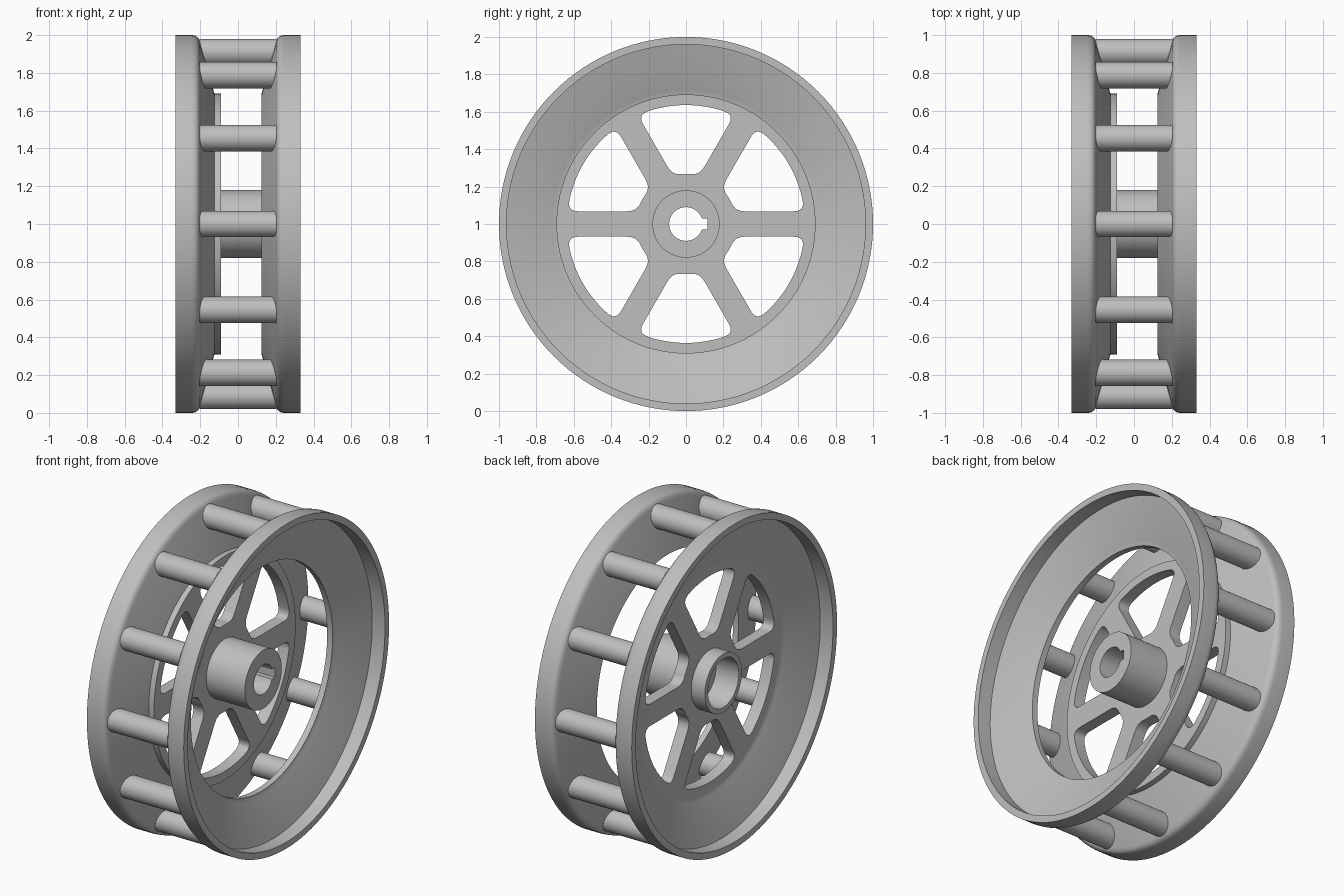
import bpy, bmesh
from math import asin, cos, sin, pi, radians
from mathutils import Matrix, Vector

default = bpy.data.objects.get("Cube")
if default:
    bpy.data.objects.remove(default, do_unlink=True)

metal = bpy.data.materials.new("grey_metal")
metal.use_nodes = True
metal.diffuse_color = (0.52, 0.52, 0.52, 1)
metal.node_tree.nodes["Principled BSDF"].inputs["Base Color"].default_value = (0.52, 0.52, 0.52, 1)

AXLE_HEIGHT = 1.0


def make_object(name, bm):
    """Turn a bmesh into an object centred on the axle."""
    bmesh.ops.recalc_face_normals(bm, faces=bm.faces)
    mesh = bpy.data.meshes.new(name)
    bm.to_mesh(mesh)
    bm.free()
    mesh.materials.append(metal)
    obj = bpy.data.objects.new(name, mesh)
    obj.location.z = AXLE_HEIGHT
    bpy.context.collection.objects.link(obj)
    return obj


def select_only(obj):
    bpy.ops.object.select_all(action='DESELECT')
    obj.select_set(True)
    bpy.context.view_layer.objects.active = obj


def smooth(obj):
    select_only(obj)
    bpy.ops.object.shade_smooth_by_angle(angle=radians(30))


def lathe(name, profile, steps=128):
    """Revolve a closed (x, radius) profile around the x axis."""
    bm = bmesh.new()
    verts = [bm.verts.new((x, 0, r)) for x, r in profile]
    edges = [bm.edges.new((v, verts[i - 1])) for i, v in enumerate(verts)]
    bmesh.ops.spin(bm, geom=verts + edges, cent=(0, 0, 0), axis=(1, 0, 0),
                   angle=2 * pi, steps=steps, use_merge=False)
    bmesh.ops.remove_doubles(bm, verts=bm.verts, dist=1e-4)
    return make_object(name, bm)


# Dished flange section, from the inner face around the rim to the outer face
FLANGE = [(0.125, 0.69), (0.202, 0.967), (0.208, 0.982), (0.216, 0.991),
          (0.228, 0.998), (0.245, 1.0), (0.33, 1.0), (0.33, 0.96),
          (0.243, 0.96), (0.18, 0.742), (0.171, 0.72), (0.164, 0.70), (0.162, 0.69)]

left_flange = lathe("left_flange", FLANGE)

# Right flange, spoke plate and hub form one turned body
hub_inner = [(-0.1, 0.09), (0.172, 0.09), (0.172, 0.18), (-0.09, 0.18), (-0.09, 0.69)]
hub_outer = [(-0.162, 0.18), (-0.255, 0.18), (-0.255, 0.15), (-0.1, 0.15)]
wheel = lathe("right_flange_and_hub", hub_inner + [(-x, r) for x, r in FLANGE] + hub_outer)


def polar(r, a):
    return Vector((0, r * cos(a), r * sin(a)))


def window_outline(mid, inner=0.268, outer=0.636, half_spoke=0.068, fillet=0.055):
    """Rounded sector between two neighbouring spokes."""
    half = {r: pi / 6 - asin(half_spoke / r) for r in (inner, outer)}
    corners = [(inner, -1), (outer, -1), (outer, 1), (inner, 1)]
    points = []
    for r, side in corners:
        c = polar(r, mid + side * half[r])
        along_spoke = polar(1, mid + side * pi / 6) * (1 if r == inner else -1)
        p_spoke = c + along_spoke * fillet
        p_arc = polar(r, mid + side * (half[r] - fillet / r))
        first, last = (p_arc, p_spoke) if (r == inner) == (side < 0) else (p_spoke, p_arc)
        for i in range(9):
            t = i / 8
            points.append(first * (1 - t) ** 2 + c * 2 * t * (1 - t) + last * t * t)
        # Arc along the outer edge of the window
        if r == outer and side < 0:
            sweep = half[r] - fillet / r
            points += [polar(r, mid + sweep * (k / 8 - 1)) for k in range(1, 16)]
    return points


# Cutter for the six windows and the keyway
bm = bmesh.new()
for k in range(6):
    pts = window_outline(pi / 6 + k * pi / 3)
    face = bm.faces.new([bm.verts.new(p + Vector((-0.2, 0, 0))) for p in pts])
    top = bmesh.ops.extrude_face_region(bm, geom=[face])["geom"]
    bmesh.ops.translate(bm, vec=(0.15, 0, 0),
                        verts=[g for g in top if isinstance(g, bmesh.types.BMVert)])
bmesh.ops.create_cube(bm, size=1, matrix=Matrix.Translation((0.05, 0.0825, 0))
                      @ Matrix.Diagonal((0.36, 0.065, 0.06, 1)))
cutter = make_object("window_cutter", bm)
cutter.hide_render = True

cut = wheel.modifiers.new("windows", 'BOOLEAN')
cut.operation = 'DIFFERENCE'
cut.solver = 'EXACT'
cut.object = cutter
bpy.context.view_layer.update()
select_only(wheel)
bpy.ops.object.modifier_apply(modifier=cut.name)
bpy.data.objects.remove(cutter, do_unlink=True)

smooth(left_flange)
smooth(wheel)

# Twelve round bars joining the flanges
for k in range(12):
    bm = bmesh.new()
    bmesh.ops.create_cone(bm, cap_ends=True, segments=40, radius1=0.07, radius2=0.07, depth=0.408,
                          matrix=Matrix.Translation(polar(0.91, k * pi / 6))
                          @ Matrix.Rotation(pi / 2, 4, 'Y'))
    smooth(make_object(f"crossbar_{k + 1}", bm))
